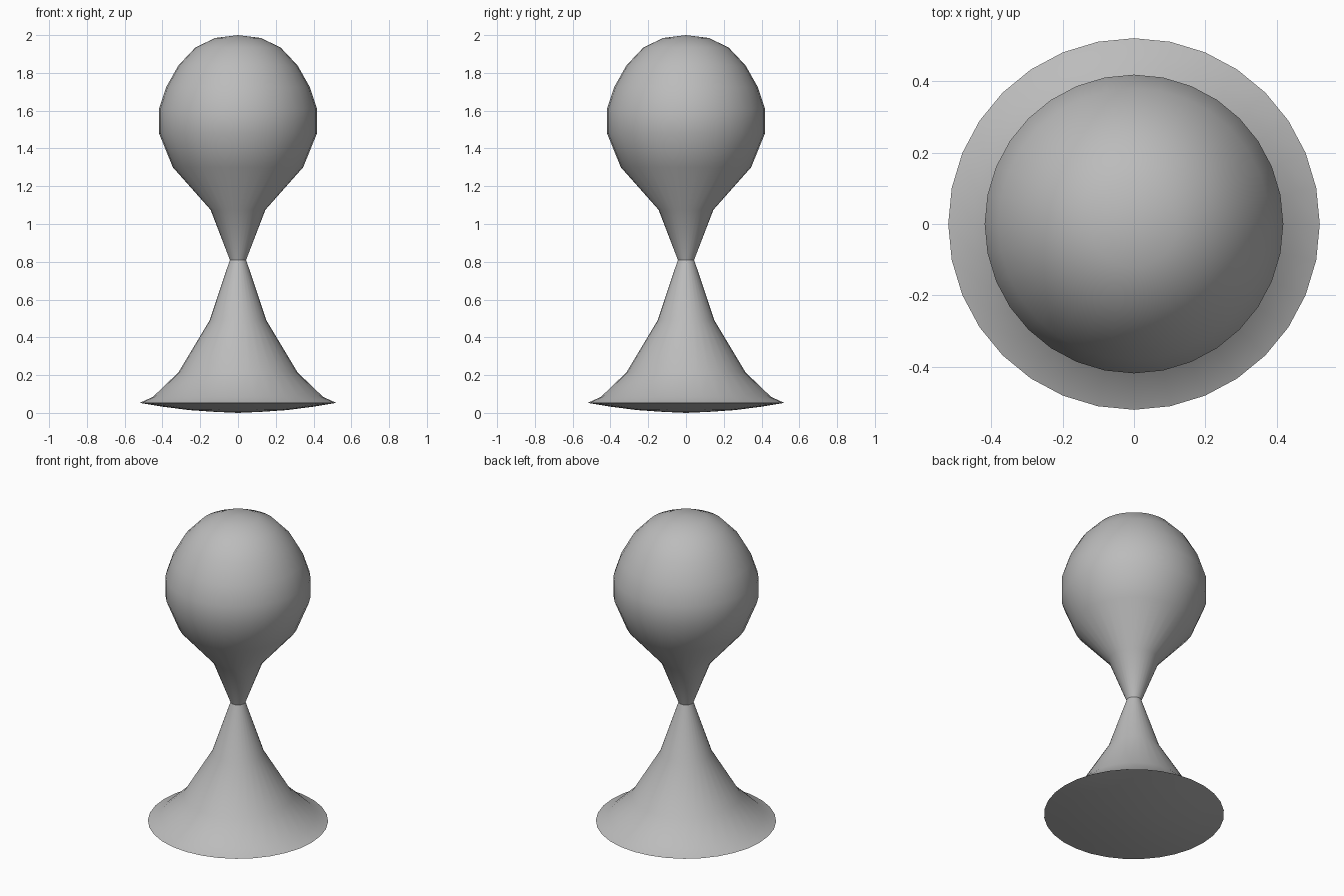
import bpy, bmesh, math

if "Cube" in bpy.data.objects:
    bpy.data.objects.remove(bpy.data.objects["Cube"])

# Silhouette of the turned piece as (radius, height), bottom to top
PROFILE = [(0, 0), (0.13, 0.006), (0.26, 0.015), (0.40, 0.033), (0.52, 0.053),
           (0.45, 0.085), (0.315, 0.215), (0.15, 0.49), (0.043, 0.81),
           (0.145, 1.075), (0.345, 1.30), (0.418, 1.48), (0.418, 1.61),
           (0.38, 1.725), (0.315, 1.84), (0.225, 1.935), (0.12, 1.985), (0, 2.0)]
SIDES = 32

grey = bpy.data.materials.new("plain_grey")
grey.diffuse_color = (0.5, 0.5, 0.5, 1)
grey.use_nodes = True
grey.node_tree.nodes["Principled BSDF"].inputs["Base Color"].default_value = grey.diffuse_color


def lathe(name, profile, material):
    bm = bmesh.new()
    verts = [bm.verts.new((r, 0, z)) for r, z in profile]
    edges = [bm.edges.new(pair) for pair in zip(verts, verts[1:])]
    bmesh.ops.spin(bm, geom=verts + edges, cent=(0, 0, 0), axis=(0, 0, 1),
                   angle=math.tau, steps=SIDES, use_merge=True)
    bmesh.ops.remove_doubles(bm, verts=bm.verts, dist=1e-4)
    bmesh.ops.recalc_face_normals(bm, faces=bm.faces)
    mesh = bpy.data.meshes.new(name)
    bm.to_mesh(mesh)
    bm.free()
    mesh.materials.append(material)
    obj = bpy.data.objects.new(name, mesh)
    bpy.context.collection.objects.link(obj)
    bpy.context.view_layer.objects.active = obj
    obj.select_set(True)
    bpy.ops.object.shade_smooth_by_angle(angle=math.radians(32))
    return obj


# Round-headed piece with a flared, slightly domed foot
lathe("pawn_body", PROFILE, grey)
